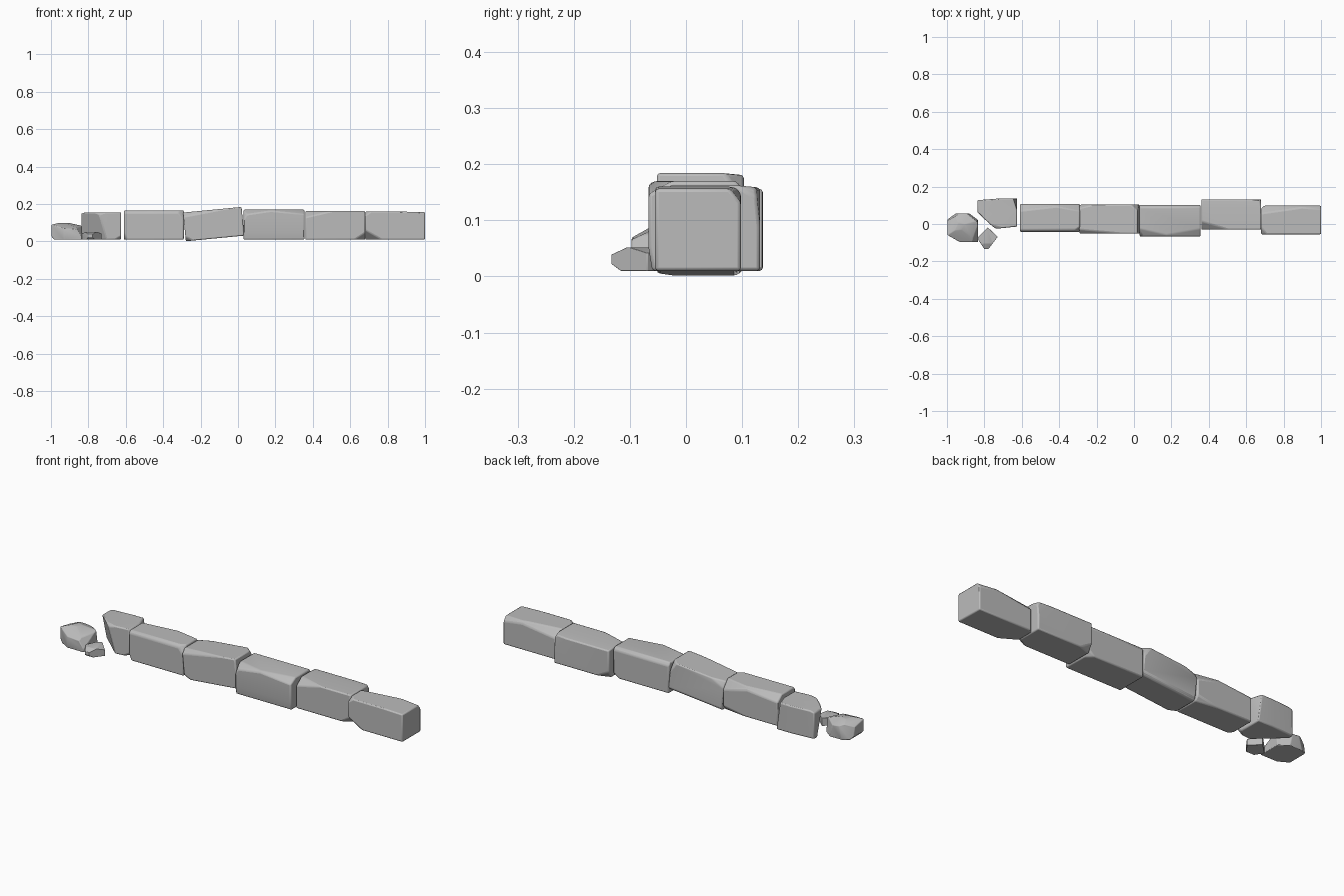
import bpy
import bmesh
from math import radians
from mathutils import Matrix, Vector

cube = bpy.data.objects.get("Cube")
if cube:
    bpy.data.objects.remove(cube, do_unlink=True)

# One plain stone colour
stone = bpy.data.materials.new("grey stone")
stone.use_nodes = True
GREY = (0.5, 0.5, 0.5, 1)
stone.diffuse_color = GREY
stone.node_tree.nodes["Principled BSDF"].inputs["Base Color"].default_value = GREY


def rock(name, low, high, chips, tilt=0, soft=0.006):
    """Box between two corners; each chip (normal, distance) cuts the unit cube."""
    low, high = Vector(low), Vector(high)
    bm = bmesh.new()
    bmesh.ops.create_cube(bm, size=2)
    for normal, distance in chips:
        n = Vector(normal)
        bmesh.ops.bisect_plane(
            bm, geom=bm.verts[:] + bm.edges[:] + bm.faces[:], dist=1e-5,
            plane_co=n * distance / n.length_squared, plane_no=n, clear_outer=True)
        rim = [e for e in bm.edges if e.is_boundary]
        if rim:
            bmesh.ops.holes_fill(bm, edges=rim, sides=0)
    half = (high - low) / 2
    bmesh.ops.transform(bm, matrix=Matrix.Diagonal((*half, 1)), verts=bm.verts)
    bmesh.ops.recalc_face_normals(bm, faces=bm.faces)

    mesh = bpy.data.meshes.new(name)
    bm.to_mesh(mesh)
    bm.free()
    mesh.materials.append(stone)
    obj = bpy.data.objects.new(name, mesh)
    bpy.context.collection.objects.link(obj)
    obj.location = (low + high) / 2
    obj.rotation_euler.y = radians(tilt)

    # Worn edges
    bevel = obj.modifiers.new("worn edges", "BEVEL")
    bevel.width = soft
    bevel.segments = 2
    bevel.limit_method = "ANGLE"
    bevel.angle_limit = radians(20)

    bpy.ops.object.select_all(action="DESELECT")
    obj.select_set(True)
    bpy.context.view_layer.objects.active = obj
    bpy.ops.object.shade_smooth_by_angle(angle=radians(35))
    return obj


# Whole bricks, from the left end of the wall
rock("brick_end", (0.68, -0.055, 0.01), (1, 0.098, 0.16), [
    ((-1, -0.8, -0.8), 2.05), ((-0.3, 1, 1), 1.75), ((0.25, 1, 0.8), 1.75),
    ((-0.8, -0.3, 0.5), 1.45), ((0.06, 0, 1), 1.01), ((-1, 0.5, 0), 1.4)])
rock("brick_offset", (0.36, -0.03, 0.01), (0.68, 0.132, 0.163), [
    ((-0.5, -0.8, 1), 1.85), ((1, -0.8, -0.7), 2.15), ((1, 0.2, 0.3), 1.4),
    ((0, 0.1, 1), 1.04), ((0.2, 1, 0.1), 1.2), ((-0.7, 1, -0.6), 2)])
rock("brick_middle", (0.03, -0.067, 0.01), (0.355, 0.102, 0.17), [
    ((0.2, -0.6, 1), 1.5), ((-0.3, -0.7, 1), 1.65), ((-1, -0.5, 0.3), 1.6),
    ((0, 1, 0.8), 1.65), ((0, -1, -0.15), 1.07), ((0.9, 0.5, -0.6), 1.8)])
rock("brick_tilted", (-0.287, -0.052, 0.016), (0.027, 0.103, 0.170), [
    ((1, 0.5, 0.3), 1.58), ((-0.2, -1, 1), 1.9), ((-0.5, 1, 0.6), 1.85),
    ((-0.8, -0.6, -0.6), 1.8), ((0, 1, -1), 1.85)], tilt=-5.5)
rock("brick_chipped", (-0.61, -0.042, 0.01), (-0.29, 0.107, 0.166), [
    ((0.4, 1, 0.8), 1.7), ((-0.2, 0.8, 1), 1.6), ((1, -0.7, 0.4), 1.85),
    ((0, -1, 0.9), 1.75), ((-1, -0.3, -0.2), 1.4), ((0.3, 1, -0.8), 1.85)])

# Broken half brick
rock("half_brick", (-0.838, -0.025, 0.01), (-0.625, 0.137, 0.156), [
    ((-1.2, -1, -0.25), 0.9), ((0.14, -1, 0), 1), ((-0.1, 1, 0), 0.98),
    ((1, 0.25, 0.1), 1.15), ((-0.5, 0, 1), 1.4), ((-0.3, -0.8, 1), 1.7),
    ((0.8, -0.6, -0.8), 1.9)])

# Loose rubble
rock("large_rubble", (-0.998, -0.097, 0.01), (-0.835, 0.057, 0.1), [
    ((-0.7, 1, 0.1), 1.2), ((0.8, 1, 0.1), 1.25), ((-0.6, -1, 0), 1.1),
    ((1, -0.4, 0.4), 1.15), ((0.5, -0.3, 1), 1.0), ((-0.7, 0.3, 1), 1.3),
    ((0.1, -0.8, 1), 1.1), ((0.2, 0.7, 1), 1.2), ((-1, 0, -0.5), 1.3)])
rock("small_rubble", (-0.835, -0.133, 0.01), (-0.73, -0.02, 0.052), [
    ((-0.9, 1, 0), 1.0), ((0.9, 1, 0), 1.05), ((-1, -0.7, 0), 1.05),
    ((1, -0.8, 0), 0.9), ((0, -1, 0.8), 1.3), ((0, -1, -0.5), 1.2),
    ((-0.7, 0, 1), 1.3), ((0.7, 0.3, 1), 1.25)], soft=0.003)
